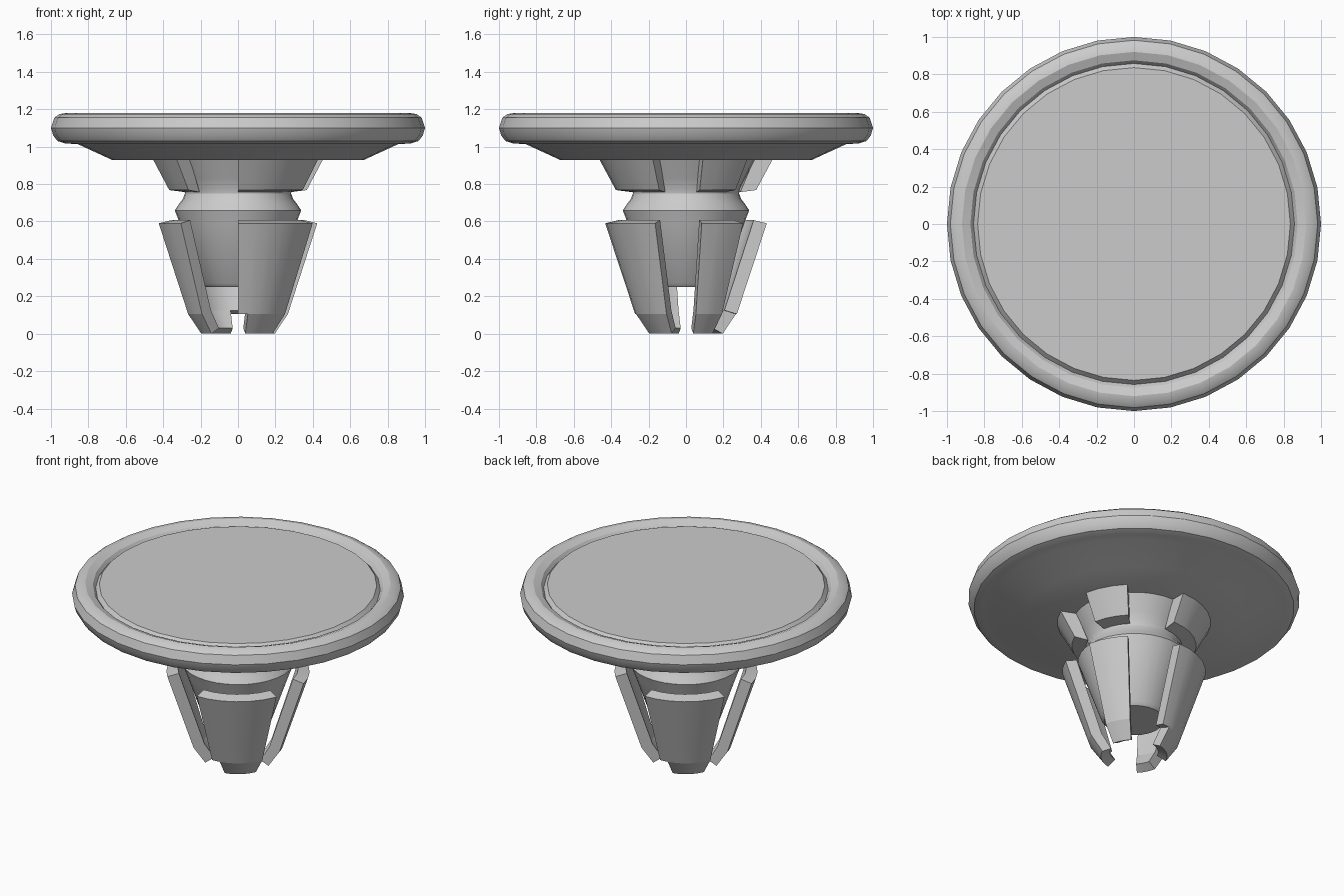
import bpy, bmesh
from math import sin, cos, pi

if "Cube" in bpy.data.objects:
    bpy.data.objects.remove(bpy.data.objects["Cube"])

SIDES = 32
STEP = 2 * pi / SIDES


def finish(name, bm):
    bmesh.ops.remove_doubles(bm, verts=bm.verts, dist=1e-5)
    bmesh.ops.recalc_face_normals(bm, faces=bm.faces)
    mesh = bpy.data.meshes.new(name)
    bm.to_mesh(mesh)
    bm.free()
    ob = bpy.data.objects.new(name, mesh)
    bpy.context.collection.objects.link(ob)
    bpy.ops.object.select_all(action='DESELECT')
    ob.select_set(True)
    bpy.context.view_layer.objects.active = ob
    bpy.ops.object.shade_smooth_by_angle(angle=0.5)
    return ob


def ring_at(bm, profile, i):
    a = i * STEP
    return [bm.verts.new((r * cos(a), r * sin(a), z)) for r, z in profile]


def lathe(name, profile):
    """Full revolve of an open (radius, z) profile, ends capped."""
    bm = bmesh.new()
    rings = [ring_at(bm, profile, i) for i in range(SIDES)]
    for i in range(SIDES):
        a, b = rings[i], rings[(i + 1) % SIDES]
        for j in range(len(profile) - 1):
            bm.faces.new((a[j], b[j], b[j + 1], a[j + 1]))
    bm.faces.new([r[0] for r in rings])
    bm.faces.new([r[-1] for r in rings])
    return finish(name, bm)


def sector(name, profile, start, end):
    """Partial revolve of a closed profile between two side indices."""
    bm = bmesh.new()
    rings = [ring_at(bm, profile, i) for i in range(start, end + 1)]
    n = len(profile)
    for a, b in zip(rings, rings[1:]):
        for j in range(n):
            k = (j + 1) % n
            bm.faces.new((a[j], b[j], b[k], a[k]))
    bm.faces.new(rings[0])
    bm.faces.new(rings[-1])
    return finish(name, bm)


# Round head: raised plate, rounded rim, conical underside
lathe("head", [(0.836, 1.165), (0.858, 1.14), (0.875, 1.163), (0.92, 1.18),
               (0.955, 1.174), (0.982, 1.155), (1.0, 1.10), (0.988, 1.06),
               (0.965, 1.03), (0.92, 1.016), (0.86, 1.015), (0.675, 0.93)])

# Central pin: flared top, waist, tapered body
lathe("centre_pin", [(0.37, 0.935), (0.315, 0.83), (0.288, 0.775),
                     (0.284, 0.75), (0.295, 0.72), (0.318, 0.69),
                     (0.338, 0.66), (0.315, 0.60), (0.20, 0.27), (0.18, 0.25)])

# Split sleeve: upper stubs under the head, lower legs and bent tips
stub = [(0.465, 0.935), (0.375, 0.768), (0.29, 0.757), (0.365, 0.935)]
leg = [(0.432, 0.59), (0.272, 0.105), (0.205, 0.125), (0.362, 0.607)]
tip = [(0.272, 0.105), (0.20, 0.0), (0.145, 0.03), (0.205, 0.125)]

# Each row: first side, last side, first side of the tip
spans = [("wide", -8, -2, -7), ("narrow", 1, 4, 1)]
for label, start, end, tip_start in spans:
    for side, turn in (("front", 0), ("back", SIDES // 2)):
        tag = f"{label}_{side}"
        sector("sleeve_stub_" + tag, stub, start + turn, end + turn)
        sector("sleeve_leg_" + tag, leg, start + turn, end + turn)
        sector("leg_tip_" + tag, tip, tip_start + turn, end + turn)
